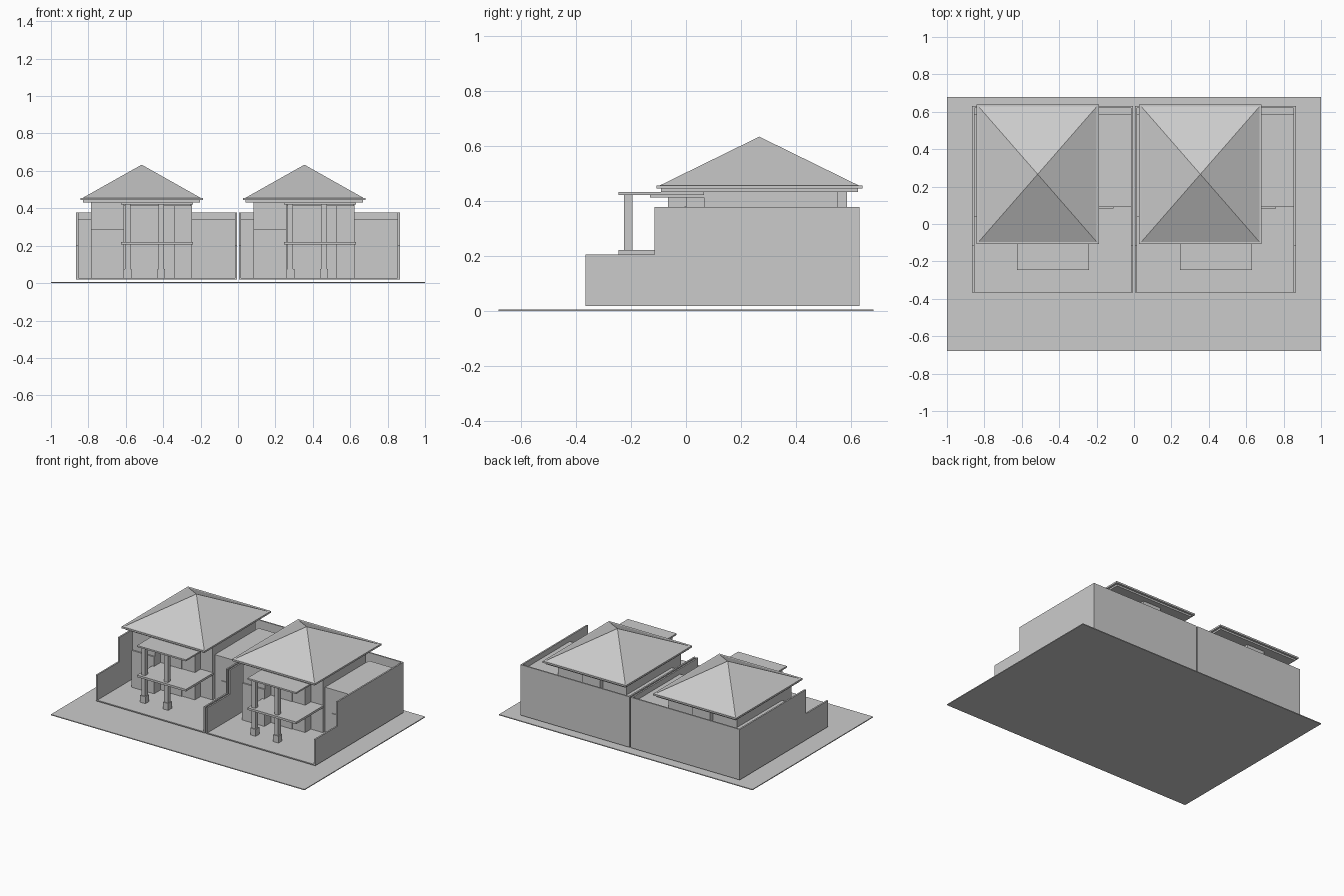
import bpy

cube = bpy.data.objects.get("Cube")
if cube:
    bpy.data.objects.remove(cube, do_unlink=True)

GREY = (0.6, 0.6, 0.6, 1.0)
mat = bpy.data.materials.new("plain grey")
mat.use_nodes = True
mat.diffuse_color = GREY
mat.node_tree.nodes["Principled BSDF"].inputs["Base Color"].default_value = GREY


def make(name, verts, faces):
    mesh = bpy.data.meshes.new(name)
    mesh.from_pydata(verts, [], faces)
    mesh.materials.append(mat)
    obj = bpy.data.objects.new(name, mesh)
    bpy.context.collection.objects.link(obj)
    return obj


def box(name, x, y, z):
    """Box from three (low, high) ranges."""
    verts = [(a, b, c) for c in z for a, b in
             ((x[0], y[0]), (x[1], y[0]), (x[1], y[1]), (x[0], y[1]))]
    sides = [(i, (i + 1) % 4, (i + 1) % 4 + 4, i + 4) for i in range(4)]
    return make(name, verts, [(3, 2, 1, 0), (4, 5, 6, 7)] + sides)


def pyramid(name, x, y, z):
    """Four-sided hip roof rising to a point."""
    verts = [(x[0], y[0], z[0]), (x[1], y[0], z[0]), (x[1], y[1], z[0]), (x[0], y[1], z[0]),
             (sum(x) / 2, sum(y) / 2, z[1])]
    return make(name, verts, [(3, 2, 1, 0)] + [(i, (i + 1) % 4, 4) for i in range(4)])


def side_wall(name, x0, x1):
    """Boundary wall, low at the front and tall behind."""
    profile = [(-0.365, 0.02), (0.63, 0.02), (0.63, 0.378),
               (-0.115, 0.378), (-0.115, 0.205), (-0.365, 0.205)]
    n = len(profile)
    verts = [(x, y, z) for x in (x0, x1) for y, z in profile]
    faces = [tuple(reversed(range(n))), tuple(range(n, 2 * n))]
    faces += [(i, (i + 1) % n, (i + 1) % n + n, i + n) for i in range(n)]
    return make(name, verts, faces)


def house(side, dx):
    def part(name, x, y, z, builder=box):
        return builder(f"{side}_{name}", (x[0] + dx, x[1] + dx), y, z)

    # Plot and boundary walls
    part("plot_floor", (-0.865, -0.005), (-0.365, 0.63), (0.018, 0.026))
    side_wall(f"{side}_outer_wall", -0.865 + dx, -0.854 + dx)
    side_wall(f"{side}_inner_wall", -0.016 + dx, -0.005 + dx)
    part("back_wall", (-0.854, -0.016), (0.62, 0.63), (0.02, 0.378))

    # House body with stepped front
    part("main_body", (-0.786, -0.246), (0.065, 0.55), (0.02, 0.432))
    part("front_wing", (-0.786, -0.61), (-0.065, 0.065), (0.02, 0.432))
    part("wing_base", (-0.786, -0.61), (-0.075, -0.065), (0.02, 0.289))
    part("entrance_bay", (-0.61, -0.34), (0.0, 0.065), (0.02, 0.42))
    part("back_bay", (-0.6, -0.46), (0.55, 0.585), (0.02, 0.432))

    # Single-storey annexes along both sides
    part("wide_annex", (-0.246, -0.016), (0.09, 0.585), (0.02, 0.34))
    part("narrow_annex", (-0.854, -0.786), (0.04, 0.585), (0.02, 0.34))

    # Doors
    part("front_door", (-0.54, -0.44), (-0.006, 0.0), (0.026, 0.17))
    part("balcony_door", (-0.54, -0.44), (-0.006, 0.0), (0.222, 0.38))
    part("annex_door", (-0.19, -0.11), (0.084, 0.09), (0.026, 0.17))

    # Porch canopy, balcony and columns
    part("balcony", (-0.625, -0.24), (-0.245, 0.065), (0.206, 0.221))
    part("canopy", (-0.625, -0.24), (-0.245, 0.065), (0.421, 0.432))
    part("canopy_beam", (-0.612, -0.25), (-0.13, 0.065), (0.413, 0.421))
    for label, cx in (("left", -0.41), ("right", -0.59)):
        for piece, half, z in (("column", 0.015, (0.02, 0.421)),
                               ("column_base", 0.021, (0.02, 0.075))):
            part(f"{label}_{piece}", (cx - half, cx + half),
                 (-0.21 - half, -0.21 + half), z)

    # Roof with layered eaves
    part("lower_eave", (-0.83, -0.203), (-0.09, 0.625), (0.432, 0.444))
    part("upper_eave", (-0.843, -0.188), (-0.108, 0.64), (0.444, 0.456))
    part("roof", (-0.83, -0.2), (-0.095, 0.627), (0.456, 0.633), pyramid)


box("ground", (-1, 1), (-0.68, 0.68), (0, 0.006))
house("right_house", 0)
house("left_house", 0.87)
